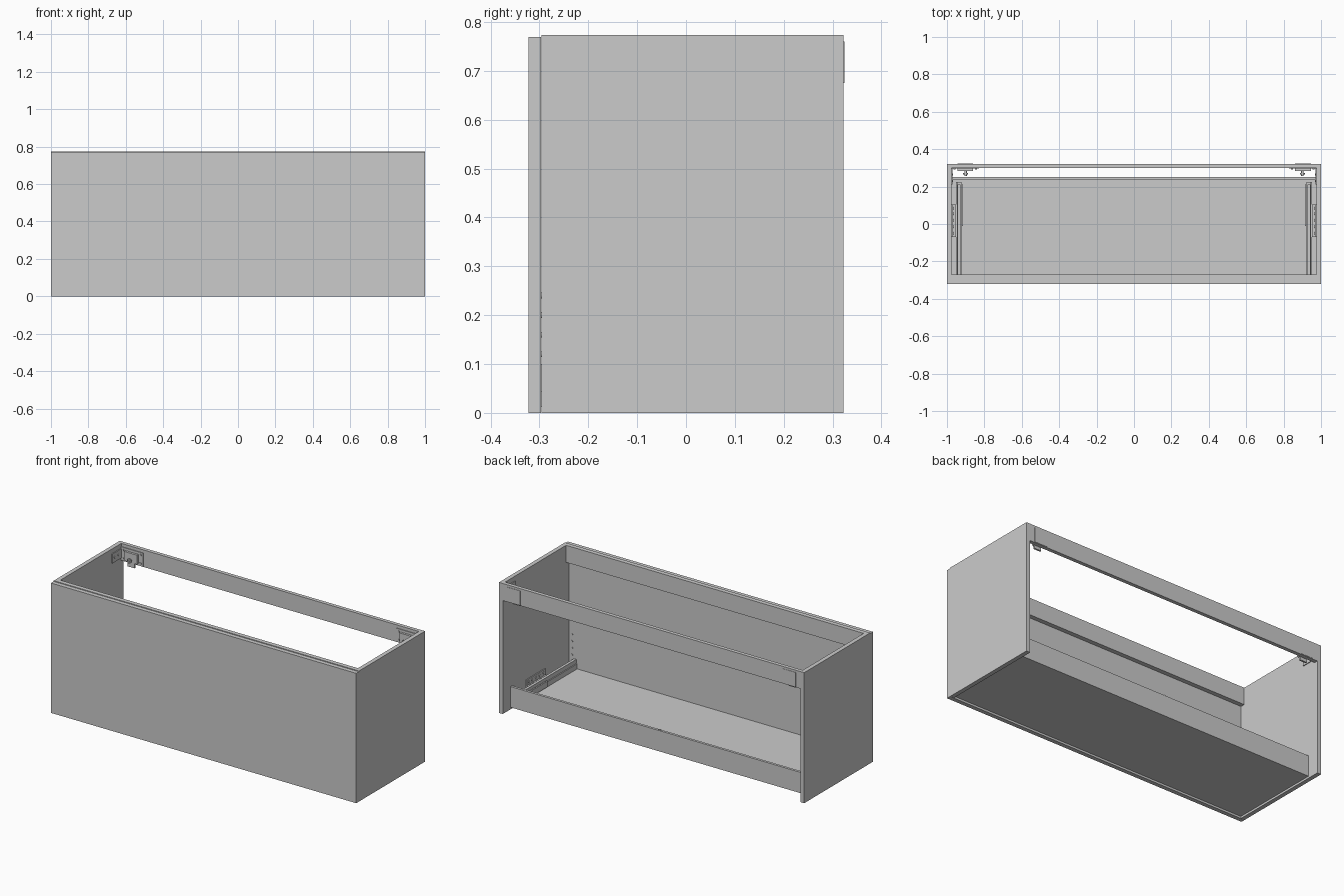
import bpy
from math import pi
from mathutils import Matrix

if "Cube" in bpy.data.objects:
    bpy.data.objects.remove(bpy.data.objects["Cube"])


def box(name, x0, x1, y0, y1, z0, z1):
    bpy.ops.mesh.primitive_cube_add(size=1)
    o = bpy.context.object
    o.name = name
    m = Matrix.Translation(((x0 + x1) / 2, (y0 + y1) / 2, (z0 + z1) / 2))
    o.data.transform(m @ Matrix.Diagonal((abs(x1 - x0), y1 - y0, z1 - z0, 1)))
    return o


def rod(name, center, r, length, axis):
    bpy.ops.mesh.primitive_cylinder_add(vertices=16, radius=r, depth=length)
    o = bpy.context.object
    o.name = name
    rot = Matrix.Rotation(pi / 2, 4, 'Y' if axis == 'x' else 'X')
    if axis == 'z':
        rot = Matrix.Identity(4)
    o.data.transform(Matrix.Translation(center) @ rot)
    bpy.ops.object.shade_smooth_by_angle()
    return o


H = 0.773   # cabinet height
IN = 0.975  # inner face of the sides

# Carcass and drawer panels
box("drawer_front", -1, 1, -0.322, -0.297, 0, H - 0.004)
box("front_top_rail", -IN, IN, -0.296, -0.27, 0.672, H)
box("back_top_rail", -IN, IN, 0.30, 0.322, 0.672, H)
box("drawer_floor", -IN, IN, -0.297, 0.25, 0.012, 0.045)
box("drawer_back", -IN, IN, 0.235, 0.25, 0.012, 0.135)
rod("drawer_back_screw", (0, 0.243, 0.136), 0.007, 0.006, 'z')

for s, side in ((-1, "left"), (1, "right")):
    def sbox(name, x0, x1, *rest):
        return box(side + "_" + name, s * x0 if s > 0 else -x1,
                   s * x1 if s > 0 else -x0, *rest)

    sbox("side_panel", IN, 1, -0.296, 0.322, 0, H)

    # Drawer runner: channel, low wall and rear slide
    sbox("runner_channel", 0.921, 0.945, -0.297, 0.225, 0.045, 0.075)
    sbox("runner_wall", 0.927, 0.943, -0.297, 0.21, 0.075, 0.10)
    sbox("runner_slide", 0.914, 0.922, -0.01, 0.21, 0.05, 0.085)
    sbox("runner_lip", 0.945, 0.953, -0.27, 0.225, 0.045, 0.06)

    # Runner mounting plate with screws on the side panel
    sbox("runner_plate", 0.953, IN, -0.07, 0.105, 0.055, 0.085)
    sbox("runner_flange", 0.969, IN, -0.07, 0.105, 0.085, 0.12)
    for y in (-0.05, -0.015, 0.02, 0.055, 0.085):
        rod(side + "_runner_screw", (s * 0.968, y, 0.103), 0.007, 0.006, 'x')
        rod(side + "_plate_stud", (s * 0.963, y, 0.086), 0.006, 0.006, 'z')

    # Screws on the inside of the drawer front
    for z in (0.12, 0.16, 0.20, 0.24):
        rod(side + "_front_screw", (s * 0.955, -0.296, z), 0.006, 0.005, 'y')

    # Wall hanger: corner plate, housing, hook and adjusting screws
    sbox("hanger_plate", 0.83, IN, 0.296, 0.301, 0.675, 0.755)
    sbox("hanger_side_plate", 0.970, IN, 0.21, 0.30, 0.69, 0.745)
    sbox("hanger_housing", 0.86, 0.945, 0.283, 0.297, 0.685, 0.74)
    sbox("hanger_hook", 0.88, 0.925, 0.288, 0.298, 0.655, 0.685)
    sbox("hanger_wall_plate", 0.86, 0.945, 0.320, 0.324, 0.675, 0.76)
    rod(side + "_hanger_bolt", (s * 0.90, 0.272, 0.70), 0.006, 0.03, 'y')
    rod(side + "_hanger_bolt_head", (s * 0.90, 0.268, 0.70), 0.013, 0.008, 'y')
    for x, z in ((0.845, 0.69), (0.845, 0.74), (0.96, 0.69), (0.96, 0.74)):
        rod(side + "_hanger_screw", (s * x, 0.295, z), 0.006, 0.005, 'y')
    for y in (0.23, 0.265):
        rod(side + "_hanger_side_screw", (s * 0.969, y, 0.72), 0.006, 0.005, 'x')
